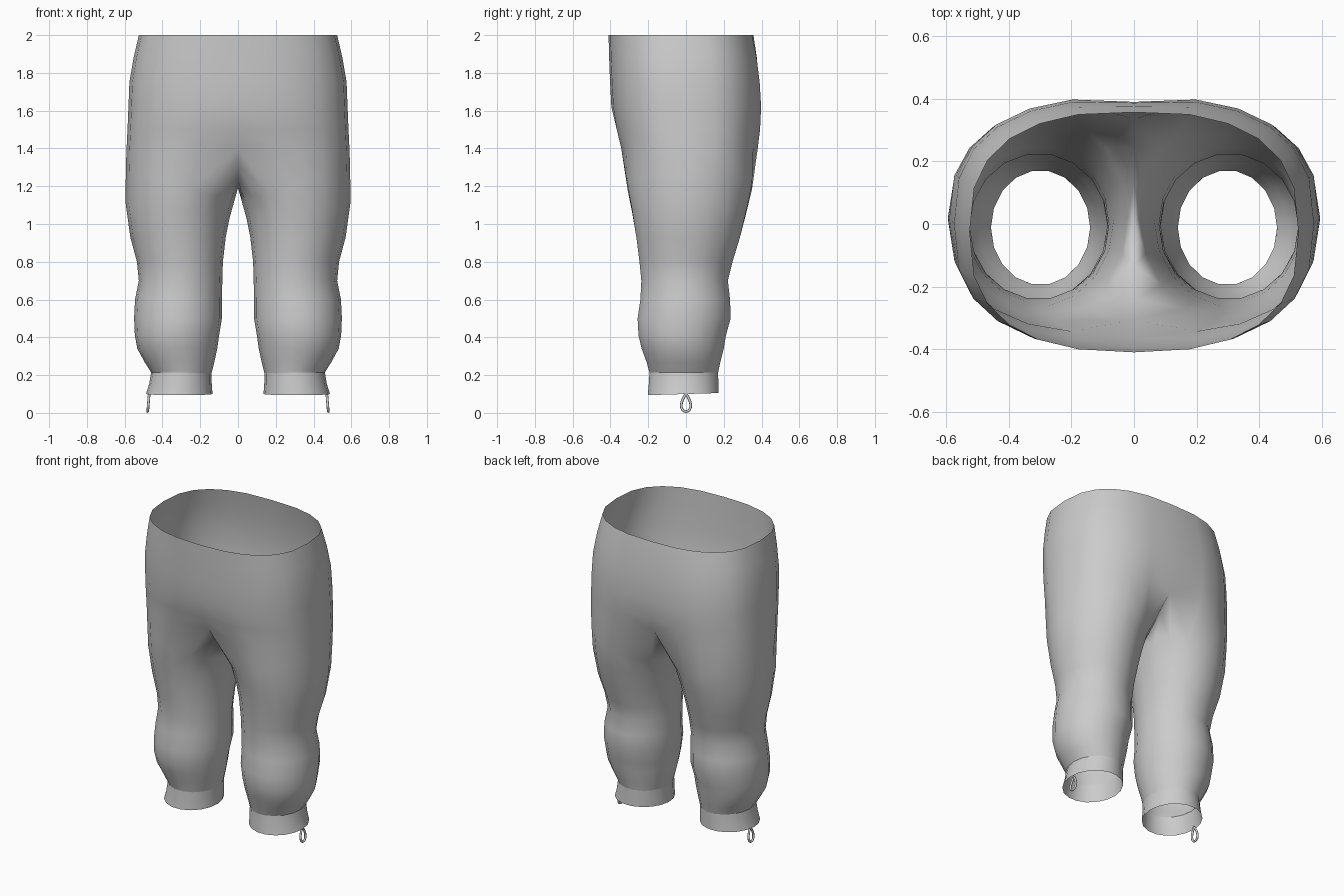
import bpy
from math import sin, cos, pi, radians, exp

if "Cube" in bpy.data.objects:
    bpy.data.objects.remove(bpy.data.objects["Cube"])

OUT, INN = 12, 6            # segments on outer half and inner thigh


def torso_row(z, xo, yf, yb, inset_f, inset_b):
    """Half waist outline, front centre round the side to back centre."""
    pts = []
    for i in range(OUT + 1):
        a = pi * i / OUT
        c = cos(a)
        x = 0.0 if i in (0, OUT) else xo * sin(a) ** 0.8
        y = (yf + yb) / 2 - (yb - yf) / 2 * abs(c) ** 0.75 * (1 if c > 0 else -1)
        dent = exp(-(x / 0.13) ** 2)
        y += dent * (inset_f if c > 0 else -inset_b)
        pts.append((x, y, z))
    return pts


def leg_ring(z, xi, xo, yf, yb, dip=0.0, tilt=0.0):
    """Closed leg outline starting at its front inner corner."""
    pts = []
    for i in range(OUT + INN):
        p = radians(60 + 20 * i)
        y = (yf + yb) / 2 - (yb - yf) / 2 * sin(p)
        pts.append(((xi + xo) / 2 - (xo - xi) / 2 * cos(p), y,
                    z - dip * cos(p) + tilt * y))
    return pts


def build(name, verts, faces):
    mesh = bpy.data.meshes.new(name)
    mesh.from_pydata(verts, [], faces)
    mesh.shade_smooth()
    ob = bpy.data.objects.new(name, mesh)
    bpy.context.collection.objects.link(ob)
    mod = ob.modifiers.new("Mirror", 'MIRROR')
    mod.use_clip = True
    mod.merge_threshold = 0.0005
    return ob


def strip(a, b, count, size=None):
    """Quads between two rows starting at vertex a (upper) and b (lower)."""
    n = size or 10 ** 6
    return [(a + i, b + i, b + (i + 1) % n, a + (i + 1) % n) for i in range(count)]


# Trousers: open half-rows over the hips, then closed leg rings
torso = [
    (2.00, .525, -.41, .36, 0, .003),
    (1.88, .553, -.407, .385, 0, .01),
    (1.75, .575, -.402, .402, 0, .015),
    (1.62, .58, -.395, .41, 0, .02),
    (1.50, .585, -.378, .405, .015, .03),
    (1.40, .59, -.357, .395, .05, .06),
]
crotch = [(.25, 1.31), (.13, 1.23), (0, 1.19), (-.13, 1.23), (-.24, 1.31)]
legs = [
    (1.20, .02, .594, -.315, .355, .08),
    (1.07, .045, .595, -.29, .325, .04),
    (.93, .065, .57, -.267, .29),
    (.80, .08, .535, -.25, .25),
    (.70, .083, .525, -.24, .225),
    (.60, .085, .545, -.245, .237),
    (.50, .085, .55, -.26, .24),
    (.41, .10, .546, -.255, .215),
    (.34, .11, .533, -.238, .203),
    (.27, .125, .495, -.212, .185),
    (.21, .14, .457, -.195, .172),
]
verts, faces = [], []
for k, row in enumerate(torso):
    if k:
        faces += strip(len(verts) - OUT - 1, len(verts), OUT)
    verts += torso_row(*row)
prev = len(verts) - OUT - 1
verts += [(0, y, z) for y, z in crotch]
N = OUT + INN
for row in legs:
    faces += strip(prev, len(verts), N, N)
    prev = len(verts)
    verts += leg_ring(*row)
build("trousers", verts, faces)

# Ankle cuffs
cuff = (leg_ring(.215, .14, .46, -.196, .173)
        + leg_ring(.155, .139, .47, -.2, .174, 0, .02)
        + leg_ring(.10, .135, .487, -.205, .175, 0, .03))
build("ankle_cuffs", cuff, strip(0, N, N, N) + strip(N, 2 * N, N, N))

# Teardrop pull loops under the outer side of each cuff
for side, label in ((1, "right"), (-1, "left")):
    cu = bpy.data.curves.new(label + "_pull_loop", 'CURVE')
    cu.dimensions = '3D'
    cu.bevel_depth = 0.007
    cu.bevel_resolution = 2
    sp = cu.splines.new('POLY')
    sp.points.add(19)
    for i, pt in enumerate(sp.points):
        t = 2 * pi * i / 20
        pt.co = (side * (.474 - .004 * cos(t)), .033 * sin(t) * sin(t / 2),
                 .054 + .047 * cos(t), 1)
    sp.use_cyclic_u = True
    bpy.context.collection.objects.link(bpy.data.objects.new(label + "_pull_loop", cu))
